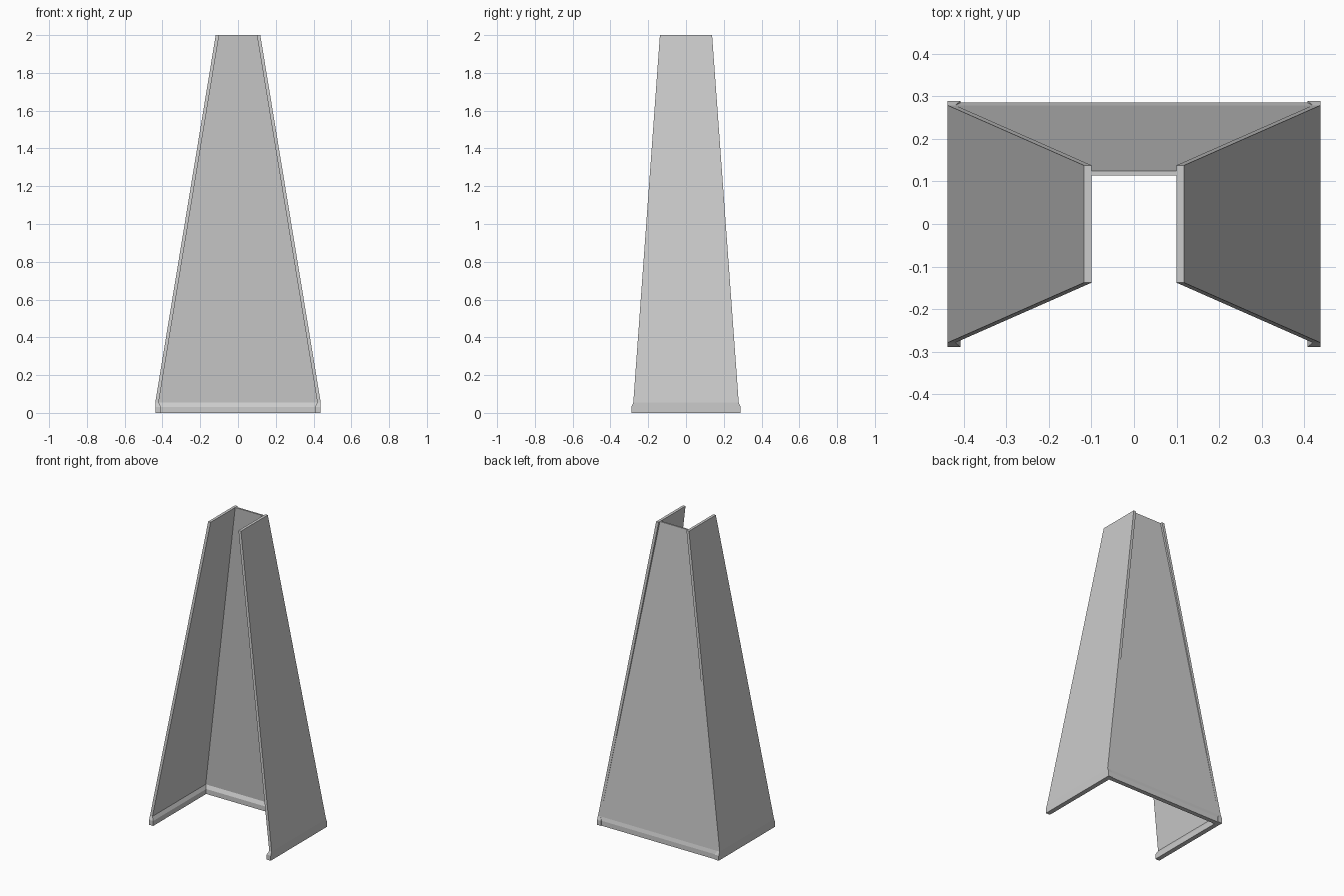
import bpy, bmesh

if "Cube" in bpy.data.objects:
    bpy.data.objects.remove(bpy.data.objects["Cube"])


def loft(name, sections):
    """Stack rectangular sections (z, x0, x1, y0, y1) into a closed solid."""
    bm = bmesh.new()
    rings = []
    for z, x0, x1, y0, y1 in sections:
        corners = [(x0, y0), (x1, y0), (x1, y1), (x0, y1)]
        rings.append([bm.verts.new((x, y, z)) for x, y in corners])
    for low, high in zip(rings, rings[1:]):
        for i in range(4):
            j = (i + 1) % 4
            bm.faces.new((low[i], low[j], high[j], high[i]))
    bm.faces.new(rings[0][::-1])
    bm.faces.new(rings[-1])
    bmesh.ops.recalc_face_normals(bm, faces=bm.faces)
    mesh = bpy.data.meshes.new(name)
    bm.to_mesh(mesh)
    bm.free()
    obj = bpy.data.objects.new(name, mesh)
    bpy.context.collection.objects.link(obj)
    return obj


# Tapered side panels with a thickened foot: z, inner x, outer x, half depth
side_profile = [(0, 0.408, 0.438, 0.289), (0.032, 0.408, 0.438, 0.289),
                (0.055, 0.42, 0.438, 0.279), (2, 0.1, 0.118, 0.138)]
side = loft("side_panels", [(z, xi, xo, -y, y) for z, xi, xo, y in side_profile])
mirror = side.modifiers.new("mirror", 'MIRROR')
mirror.use_axis[0] = True

# Leaning back panel with a bottom lip: z, half width, inner y, outer y
back_profile = [(0, 0.41, 0.256, 0.285), (0.032, 0.41, 0.256, 0.285),
                (0.055, 0.421, 0.268, 0.279), (2, 0.101, 0.114, 0.125)]
loft("back_panel", [(z, -x, x, yi, yo) for z, x, yi, yo in back_profile])
